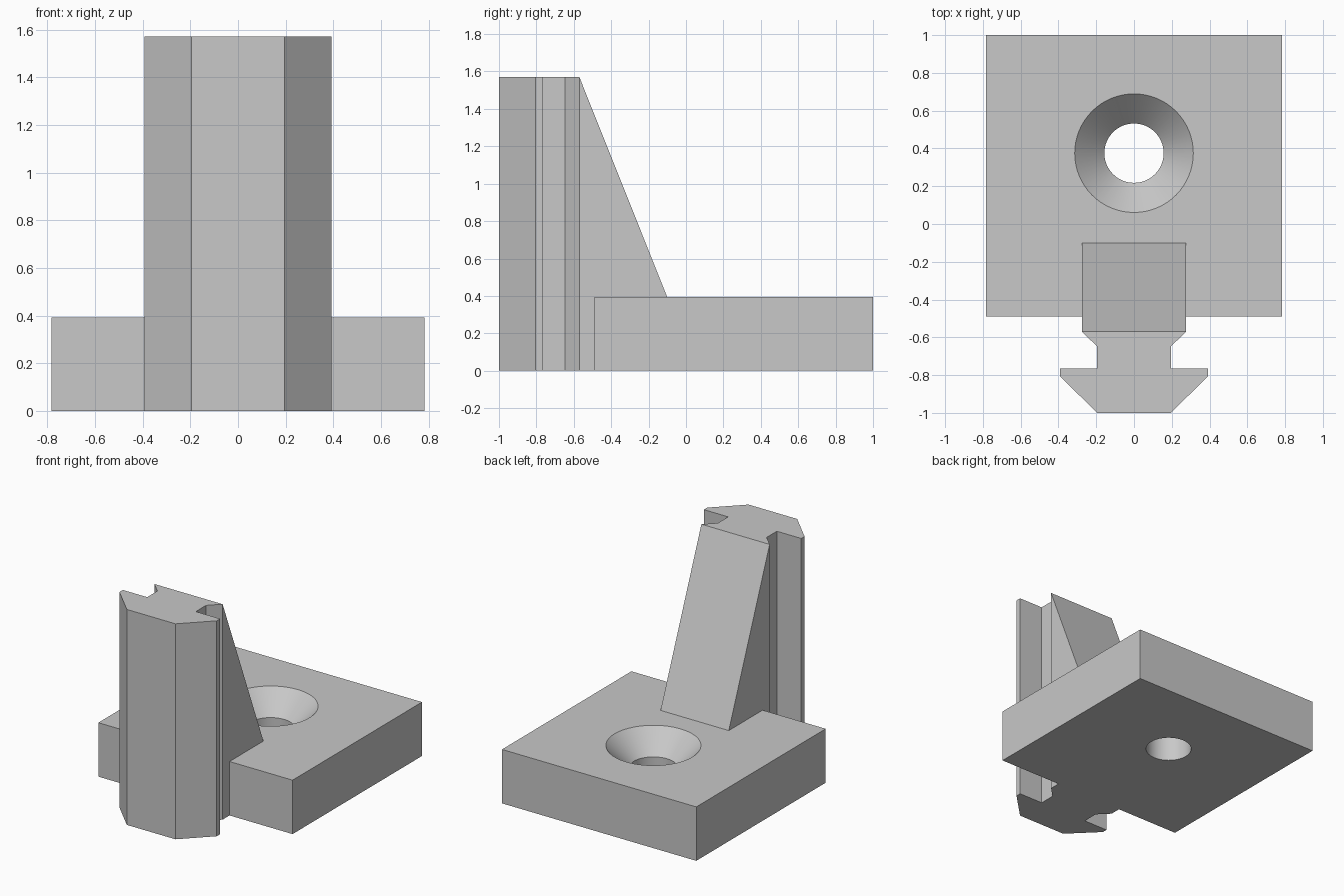
import bpy, bmesh, math
from mathutils import Vector

default = bpy.data.objects.get("Cube")
if default:
    bpy.data.objects.remove(default, do_unlink=True)

HEIGHT, PLATE_TOP = 1.57, 0.393
HOLE_Y, HOLE_R, SINK_R = 0.375, 0.157, 0.314

grey = bpy.data.materials.new("plain grey")
grey.use_nodes = True
grey.diffuse_color = (0.58, 0.58, 0.58, 1)
grey.node_tree.nodes["Principled BSDF"].inputs["Base Color"].default_value = grey.diffuse_color


def make_object(name, bm):
    bmesh.ops.recalc_face_normals(bm, faces=bm.faces)
    mesh = bpy.data.meshes.new(name)
    bm.to_mesh(mesh)
    bm.free()
    mesh.materials.append(grey)
    obj = bpy.data.objects.new(name, mesh)
    bpy.context.collection.objects.link(obj)
    return obj


def prism(half_profile, height):
    """Upright prism from the right half of a mirrored outline."""
    bm = bmesh.new()
    outline = half_profile + [(-x, y) for x, y in reversed(half_profile)]
    face = bm.faces.new([bm.verts.new((x, y, 0)) for x, y in outline])
    top = bmesh.ops.extrude_face_region(bm, geom=[face])["geom"]
    verts = [g for g in top if isinstance(g, bmesh.types.BMVert)]
    bmesh.ops.translate(bm, verts=verts, vec=(0, 0, height))
    return bm


# Base plate
plate = make_object("mounting_bracket", prism([(0.783, -0.49), (0.783, 1)], PLATE_TOP))

# Slotted rail, with its back sliced to a sloping rib
bm = prism([(0.196, -1), (0.392, -0.805), (0.392, -0.766), (0.196, -0.766),
            (0.196, -0.648), (0.275, -0.57), (0.275, -0.1)], HEIGHT)
rib_top = Vector((0, -0.57, HEIGHT))
slope = Vector((0, -0.1, PLATE_TOP)) - rib_top
cut = bmesh.ops.bisect_plane(bm, geom=bm.verts[:] + bm.edges[:] + bm.faces[:],
                             plane_co=rib_top, plane_no=(0, -slope.z, slope.y),
                             clear_outer=True)
bmesh.ops.holes_fill(bm, edges=[e for e in bm.edges if e.is_boundary])
rail = make_object("rail_cutter", bm)

# Countersunk screw hole, a turned profile
bm = bmesh.new()
SEGMENTS = 64
rings = []
for r, z in [(HOLE_R, -0.1), (HOLE_R, PLATE_TOP - 0.157), (SINK_R, PLATE_TOP),
             (SINK_R, PLATE_TOP + 0.1)]:
    rings.append([bm.verts.new((r * math.cos(a), HOLE_Y + r * math.sin(a), z))
                  for a in (i * math.tau / SEGMENTS for i in range(SEGMENTS))])
for low, high in zip(rings, rings[1:]):
    for i in range(SEGMENTS):
        j = (i + 1) % SEGMENTS
        bm.faces.new((low[i], low[j], high[j], high[i]))
bm.faces.new(rings[0])
bm.faces.new(rings[-1])
hole = make_object("hole_cutter", bm)

# Join the rail and bore the hole
for helper, operation in ((rail, 'UNION'), (hole, 'DIFFERENCE')):
    mod = plate.modifiers.new(helper.name, 'BOOLEAN')
    mod.operation, mod.object, mod.solver = operation, helper, 'EXACT'
    bpy.ops.object.select_all(action='DESELECT')
    bpy.context.view_layer.objects.active = plate
    plate.select_set(True)
    bpy.ops.object.modifier_apply(modifier=mod.name)
    bpy.data.objects.remove(helper, do_unlink=True)

bpy.ops.object.shade_smooth_by_angle(angle=math.radians(30))
